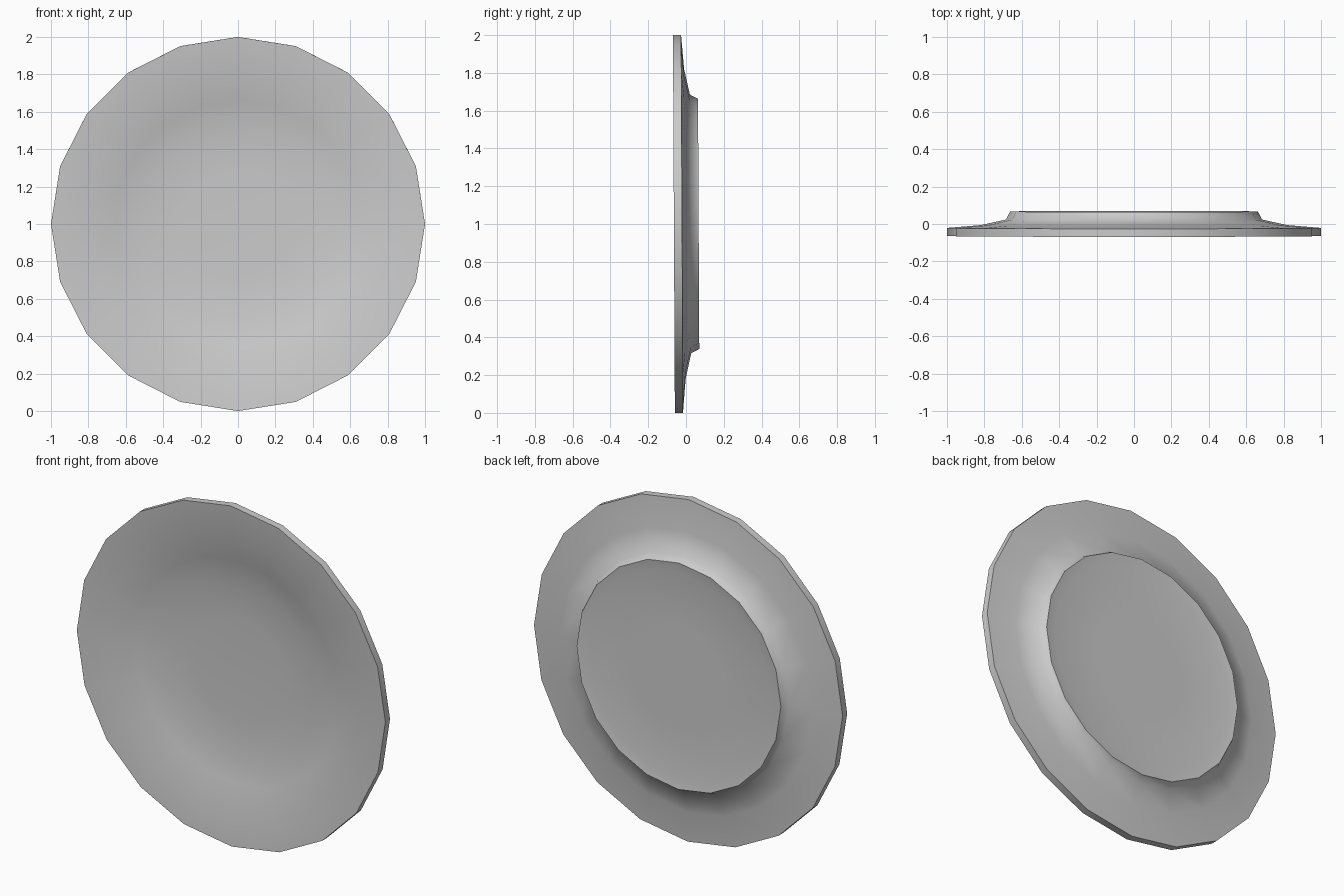
import bpy, bmesh, math
from mathutils import Matrix, Vector

if "Cube" in bpy.data.objects:
    bpy.data.objects.remove(bpy.data.objects["Cube"])

SIDES = 20
# closed section (radius, depth): front centre -> rim -> back foot -> back centre
profile = [(0, 0.03), (0.3, 0.028), (0.52, 0.02), (0.66, -0.008), (0.82, -0.048),
           (1.0, -0.064), (1.0, -0.021), (0.82, -0.006), (0.685, 0.024),
           (0.662, 0.067), (0.6, 0.057), (0.3, 0.055), (0, 0.058)]

# spin the section around the depth axis
bm = bmesh.new()
rings = []
for r, y in profile:
    if r == 0:
        rings.append([bm.verts.new((0, y, 0))] * SIDES)
    else:
        rings.append([bm.verts.new((r * math.cos(2 * math.pi * i / SIDES), y,
                                    r * math.sin(2 * math.pi * i / SIDES)))
                      for i in range(SIDES)])
for a, b in zip(rings, rings[1:]):
    for i in range(SIDES):
        j = (i + 1) % SIDES
        bm.faces.new(list(dict.fromkeys((a[i], a[j], b[j], b[i]))))
bmesh.ops.recalc_face_normals(bm, faces=bm.faces)

# very slight forward lean, then stand on the ground
bm.transform(Matrix.Translation((0, 0, 1)) @ Matrix.Rotation(0.005, 4, 'X'))
low = min(v.co.z for v in bm.verts)
bmesh.ops.translate(bm, verts=bm.verts, vec=Vector((0, 0, -low)))

mesh = bpy.data.meshes.new("plate")
bm.to_mesh(mesh)
bm.free()
plate = bpy.data.objects.new("plate", mesh)
bpy.context.collection.objects.link(plate)
bpy.context.view_layer.objects.active = plate
plate.select_set(True)
bpy.ops.object.shade_smooth_by_angle(angle=math.radians(50))
